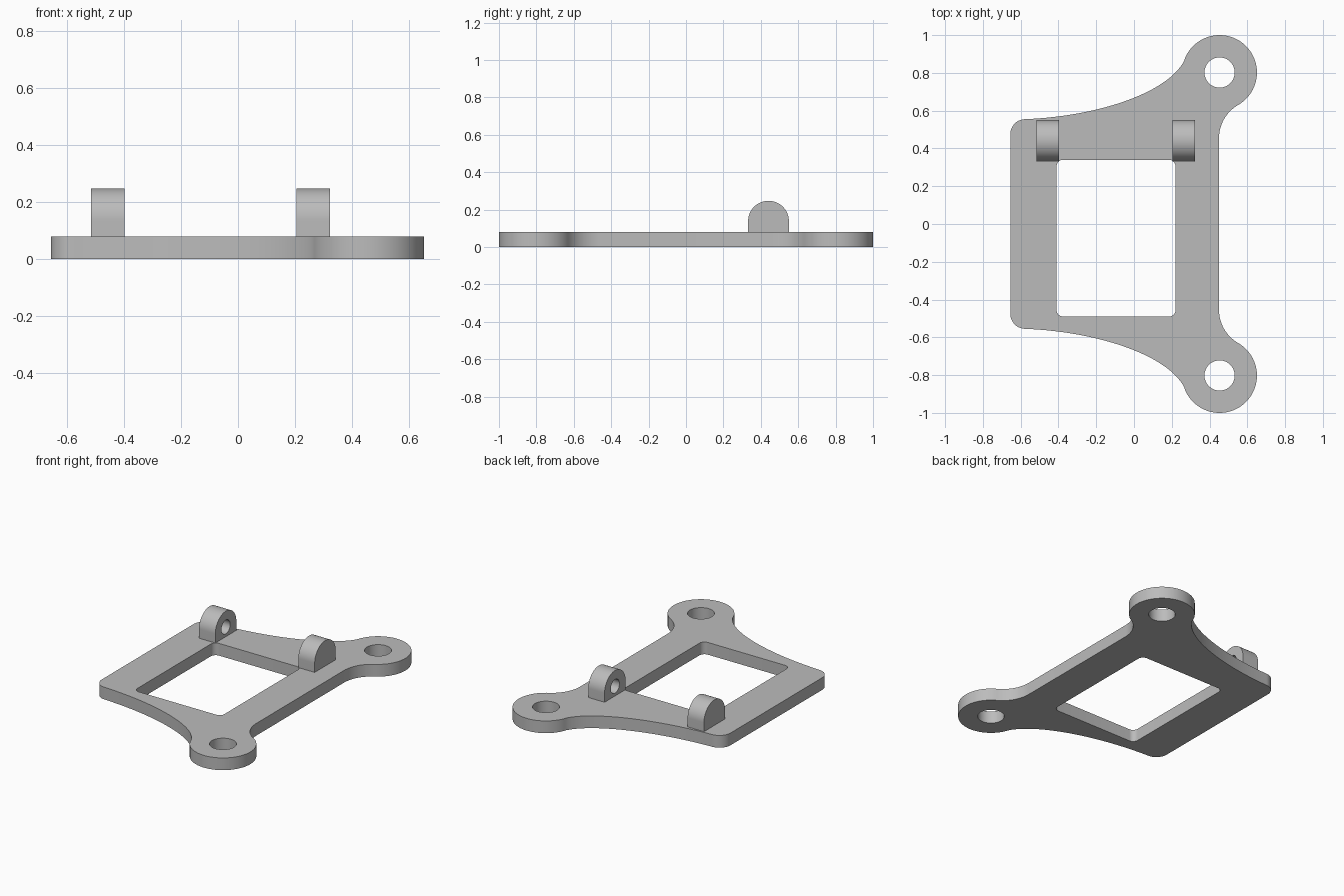
import bpy
from math import cos, sin, radians
from mathutils import Matrix, Vector
from mathutils.geometry import interpolate_bezier

if "Cube" in bpy.data.objects:
    bpy.data.objects.remove(bpy.data.objects["Cube"], do_unlink=True)

grey = bpy.data.materials.new("plain grey")
grey.use_nodes = True
grey.diffuse_color = (0.5, 0.5, 0.5, 1)
grey.node_tree.nodes["Principled BSDF"].inputs["Base Color"].default_value = (0.5, 0.5, 0.5, 1)

THICK = 0.08


def arc(cx, cy, r, a0, a1, n=16):
    """Points on an arc from a0 to a1 degrees."""
    return [(cx + r * cos(radians(a0 + (a1 - a0) * i / n)),
             cy + r * sin(radians(a0 + (a1 - a0) * i / n))) for i in range(n + 1)]


def circle(cx, cy, r, n=48):
    return arc(cx, cy, r, 0, 360, n)[:-1]


def slab(name, loops, depth):
    """Flat plate with an outline and holes, from 0 to depth in local z."""
    cu = bpy.data.curves.new(name, "CURVE")
    cu.dimensions = "2D"
    cu.fill_mode = "BOTH"
    cu.extrude = depth / 2
    for pts in loops:
        sp = cu.splines.new("POLY")
        sp.points.add(len(pts) - 1)
        for p, (x, y) in zip(sp.points, pts):
            p.co = (x, y, 0, 1)
        sp.use_cyclic_u = True
    tmp = bpy.data.objects.new(name + "_curve", cu)
    bpy.context.collection.objects.link(tmp)
    dg = bpy.context.evaluated_depsgraph_get()
    mesh = bpy.data.meshes.new_from_object(tmp.evaluated_get(dg))
    bpy.data.objects.remove(tmp, do_unlink=True)
    mesh.transform(Matrix.Translation((0, 0, depth / 2)))
    mesh.materials.clear()
    mesh.materials.append(grey)
    ob = bpy.data.objects.new(name, mesh)
    bpy.context.collection.objects.link(ob)
    bpy.ops.object.select_all(action="DESELECT")
    ob.select_set(True)
    bpy.context.view_layer.objects.active = ob
    bpy.ops.object.mode_set(mode="EDIT")
    bpy.ops.mesh.select_all(action="SELECT")
    bpy.ops.mesh.remove_doubles(threshold=0.0001)
    bpy.ops.mesh.normals_make_consistent(inside=False)
    bpy.ops.object.mode_set(mode="OBJECT")
    return ob


def smooth(ob):
    bpy.ops.object.select_all(action="DESELECT")
    ob.select_set(True)
    bpy.context.view_layer.objects.active = ob
    bpy.ops.object.shade_smooth_by_angle(angle=radians(30))


# Base plate: back half of the outline, mirrored to the front
EAR_X, EAR_Y, EAR_R = 0.453, 0.802, 0.198
half = arc(0.654, 0.454, 0.204, 180, 120)
half += arc(EAR_X, EAR_Y, EAR_R, -60, 163, 48)[1:]
sweep = [Vector((x, y, 0)) for x, y in
         (half[-1], (0.17, 0.69), (-0.2, 0.57), (-0.575, 0.555))]
half += [(p.x, p.y) for p in interpolate_bezier(*sweep, 32)][1:]
half += arc(-0.575, 0.475, 0.08, 90, 180, 12)[1:]
outline = half + [(x, -y) for x, y in reversed(half)]

# Rounded window opening
R = 0.035
window = (arc(0.22 - R, 0.34 - R, R, 0, 90, 8) + arc(-0.41 + R, 0.34 - R, R, 90, 180, 8)
          + arc(-0.41 + R, -0.49 + R, R, 180, 270, 8) + arc(0.22 - R, -0.49 + R, R, 270, 360, 8))

plate = slab("base_plate", [outline, window, circle(EAR_X, EAR_Y, 0.08),
                            circle(EAR_X, -EAR_Y, 0.08)], THICK)
smooth(plate)

# Pivot lugs: arched blocks with blind holes that face each other
LUG_Y, LUG_R, LUG_W, LUG_TOP = 0.441, 0.109, 0.118, 0.247
HOLE_DEPTH = 0.07
stand = Matrix(((0, 0, 1, 0), (1, 0, 0, 0), (0, 1, 0, 0), (0, 0, 0, 1)))
arch = arc(LUG_Y, LUG_TOP - LUG_R, LUG_R, 0, 180, 40)
arch += [(LUG_Y - LUG_R, THICK), (LUG_Y + LUG_R, THICK)]

for name, x, hole_x in (("right_lug", -0.515, -0.515 + LUG_W - HOLE_DEPTH),
                        ("left_lug", 0.205, 0.205 - HOLE_DEPTH)):
    lug = slab(name, [arch], LUG_W)
    lug.data.transform(Matrix.Translation((x, 0, 0)) @ stand)
    cutter = slab("hole_cutter", [circle(LUG_Y, 0.143, 0.045, 32)], HOLE_DEPTH * 2)
    cutter.data.transform(Matrix.Translation((hole_x, 0, 0)) @ stand)
    cutter.hide_render = True
    cut = lug.modifiers.new("pivot_hole", "BOOLEAN")
    cut.object = cutter
    cut.solver = "EXACT"
    bpy.context.view_layer.objects.active = lug
    bpy.ops.object.modifier_apply(modifier=cut.name)
    bpy.data.objects.remove(cutter, do_unlink=True)
    smooth(lug)
